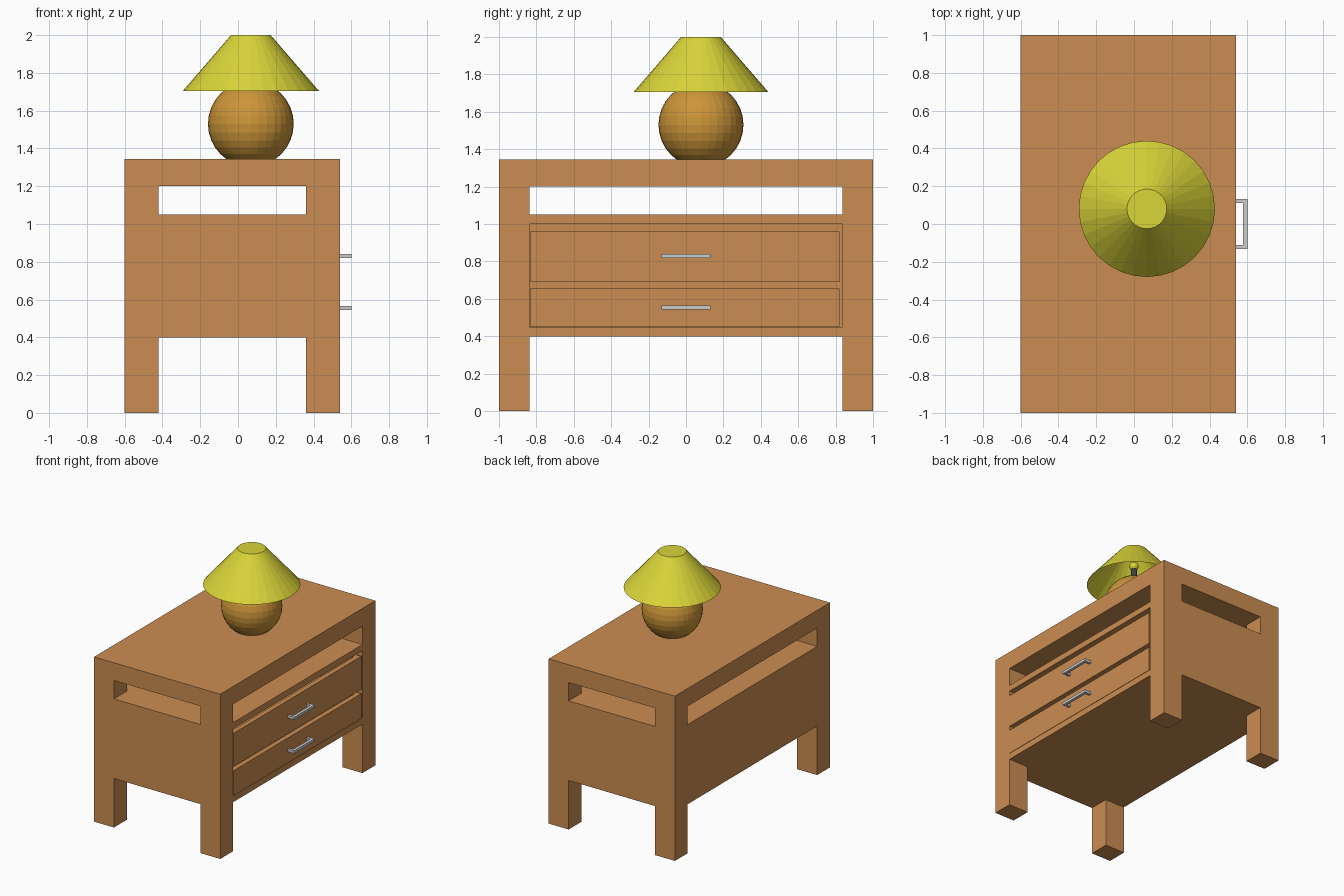
import bpy, bmesh, math
from mathutils import Matrix, Vector

if "Cube" in bpy.data.objects:
    bpy.data.objects.remove(bpy.data.objects["Cube"])


def material(name, rgb):
    m = bpy.data.materials.new(name)
    m.diffuse_color = (*rgb, 1)
    m.use_nodes = True
    m.node_tree.nodes["Principled BSDF"].inputs["Base Color"].default_value = m.diffuse_color
    return m


WOOD = material("wood", (0.60, 0.27, 0.085))
CERAMIC = material("lamp_glaze", (0.60, 0.30, 0.04))
YELLOW = material("shade_yellow", (0.70, 0.66, 0.04))
DARK = material("dark_metal", (0.05, 0.05, 0.06))


def finish(name, bm, mat=None):
    me = bpy.data.meshes.new(name)
    bmesh.ops.recalc_face_normals(bm, faces=bm.faces)
    bm.to_mesh(me)
    bm.free()
    ob = bpy.data.objects.new(name, me)
    bpy.context.collection.objects.link(ob)
    if mat:
        me.materials.append(mat)
    return ob


def box(name, lo, hi, mat=None):
    lo, hi = Vector(lo), Vector(hi)
    bm = bmesh.new()
    bmesh.ops.create_cube(bm, size=1, matrix=Matrix.Translation((lo + hi) / 2)
                          @ Matrix.Diagonal((*(hi - lo), 1)))
    return finish(name, bm, mat)


def carve(ob, lo, hi):
    cutter = box("cutter", lo, hi)
    cutter.hide_render = True
    mod = ob.modifiers.new("cut", 'BOOLEAN')
    mod.operation, mod.solver, mod.object = 'DIFFERENCE', 'EXACT', cutter
    bpy.context.view_layer.objects.active = ob
    bpy.ops.object.modifier_apply(modifier=mod.name)
    bpy.data.objects.remove(cutter)


def cone(name, r1, r2, z1, z2, sides, mat, open_base=False):
    bm = bmesh.new()
    bmesh.ops.create_cone(bm, cap_ends=True, segments=sides, radius1=r1, radius2=r2,
                          depth=z2 - z1, matrix=Matrix.Translation((LX, LY, (z1 + z2) / 2)))
    if open_base:
        base = [f for f in bm.faces if f.calc_center_median().z < z1 + 1e-4]
        bmesh.ops.delete(bm, geom=base, context='FACES_ONLY')
    return finish(name, bm, mat)


def ball(name, r, z, u, v, mat):
    bm = bmesh.new()
    bmesh.ops.create_uvsphere(bm, u_segments=u, v_segments=v, radius=r,
                              matrix=Matrix.Translation((LX, LY, z)))
    return finish(name, bm, mat)


# Cabinet: one block with leg gaps, open shelf and drawer bay carved out
cabinet = box("cabinet", (-0.6, -1, 0), (0.54, 1, 1.345), WOOD)
for z1, z2 in ((-0.1, 0.4), (1.05, 1.2)):
    carve(cabinet, (-0.8, -0.835, z1), (0.8, 0.835, z2))
    carve(cabinet, (-0.42, -1.2, z1), (0.36, 1.2, z2))
carve(cabinet, (-0.5, -0.835, 0.45), (0.8, 0.835, 1.0))


# U-shaped pull, extruded from a plan outline
def handle(name, z):
    pts = [(0.54, -0.132), (0.6, -0.132), (0.6, 0.132), (0.54, 0.132),
           (0.54, 0.11), (0.576, 0.11), (0.576, -0.11), (0.54, -0.11)]
    bm = bmesh.new()
    f = bm.faces.new([bm.verts.new((x, y, z - 0.011)) for x, y in pts])
    ext = bmesh.ops.extrude_face_region(bm, geom=[f], use_keep_orig=True)
    bmesh.ops.translate(bm, vec=(0, 0, 0.022),
                        verts=[g for g in ext['geom'] if isinstance(g, bmesh.types.BMVert)])
    return finish(name, bm)


# Drawers: open trays with a pull each
for label, z1, z2, hz in (("lower", 0.453, 0.655, 0.555), ("upper", 0.69, 0.96, 0.83)):
    tray = box(label + "_drawer", (-0.48, -0.832, z1), (0.54, 0.82, z2), WOOD)
    carve(tray, (-0.44, -0.79, z1 + 0.03), (0.50, 0.78, z2 + 0.1))
    handle(label + "_handle", hz)

# Table lamp
LX, LY = 0.068, 0.08
ball("lamp_base", 0.227, 1.53, 32, 16, CERAMIC)
cone("bulb_socket", 0.022, 0.022, 1.74, 1.84, 12, DARK)
ball("bulb", 0.036, 1.87, 16, 8, YELLOW)
cone("lamp_shade", 0.36, 0.105, 1.705, 2.0, 32, YELLOW, open_base=True)
